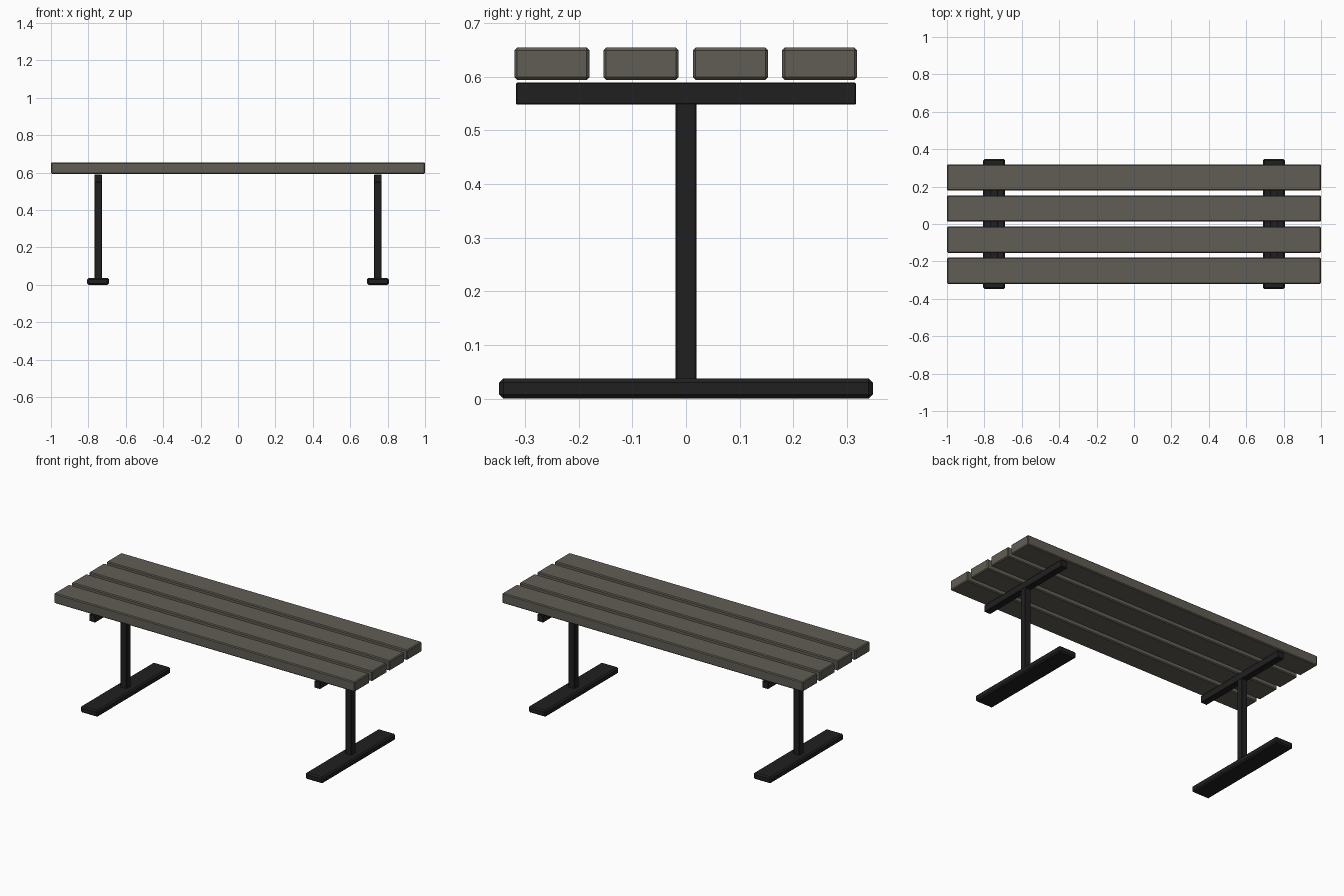
import bpy, bmesh

if "Cube" in bpy.data.objects:
    bpy.data.objects.remove(bpy.data.objects["Cube"])


def material(name, rgb):
    m = bpy.data.materials.new(name)
    m.diffuse_color = (*rgb, 1.0)
    m.use_nodes = True
    m.node_tree.nodes["Principled BSDF"].inputs["Base Color"].default_value = m.diffuse_color
    return m


wood = material("weathered_wood", (0.118, 0.11, 0.088))
metal = material("black_metal", (0.0145, 0.0145, 0.0145))


def box(name, lo, hi, mat, bevel):
    """Chamfered box between two corners."""
    bm = bmesh.new()
    bmesh.ops.create_cube(bm, size=1.0)
    for v in bm.verts:
        v.co = [(a + b) / 2 + c * (b - a) for a, b, c in zip(lo, hi, v.co)]
    bmesh.ops.bevel(bm, geom=bm.edges[:], offset=bevel, segments=1,
                    profile=0.5, affect='EDGES')
    me = bpy.data.meshes.new(name)
    bm.to_mesh(me)
    bm.free()
    me.materials.append(mat)
    ob = bpy.data.objects.new(name, me)
    bpy.context.collection.objects.link(ob)
    return ob


# Four seat slats
for i, y in enumerate((-0.25, -0.084, 0.083, 0.249)):
    box(f"seat_slat_{i + 1}", (-1, y - 0.07, 0.594), (1, y + 0.07, 0.654), wood, 0.005)

# Two legs: foot, post and crossbar
for side, x in (("left", -0.748), ("right", 0.748)):
    box(f"{side}_foot", (x - 0.058, -0.348, 0), (x + 0.058, 0.348, 0.038), metal, 0.008)
    box(f"{side}_post", (x - 0.02, -0.02, 0.034), (x + 0.02, 0.02, 0.552), metal, 0.003)
    box(f"{side}_crossbar", (x - 0.02, -0.317, 0.548), (x + 0.02, 0.317, 0.589), metal, 0.002)
